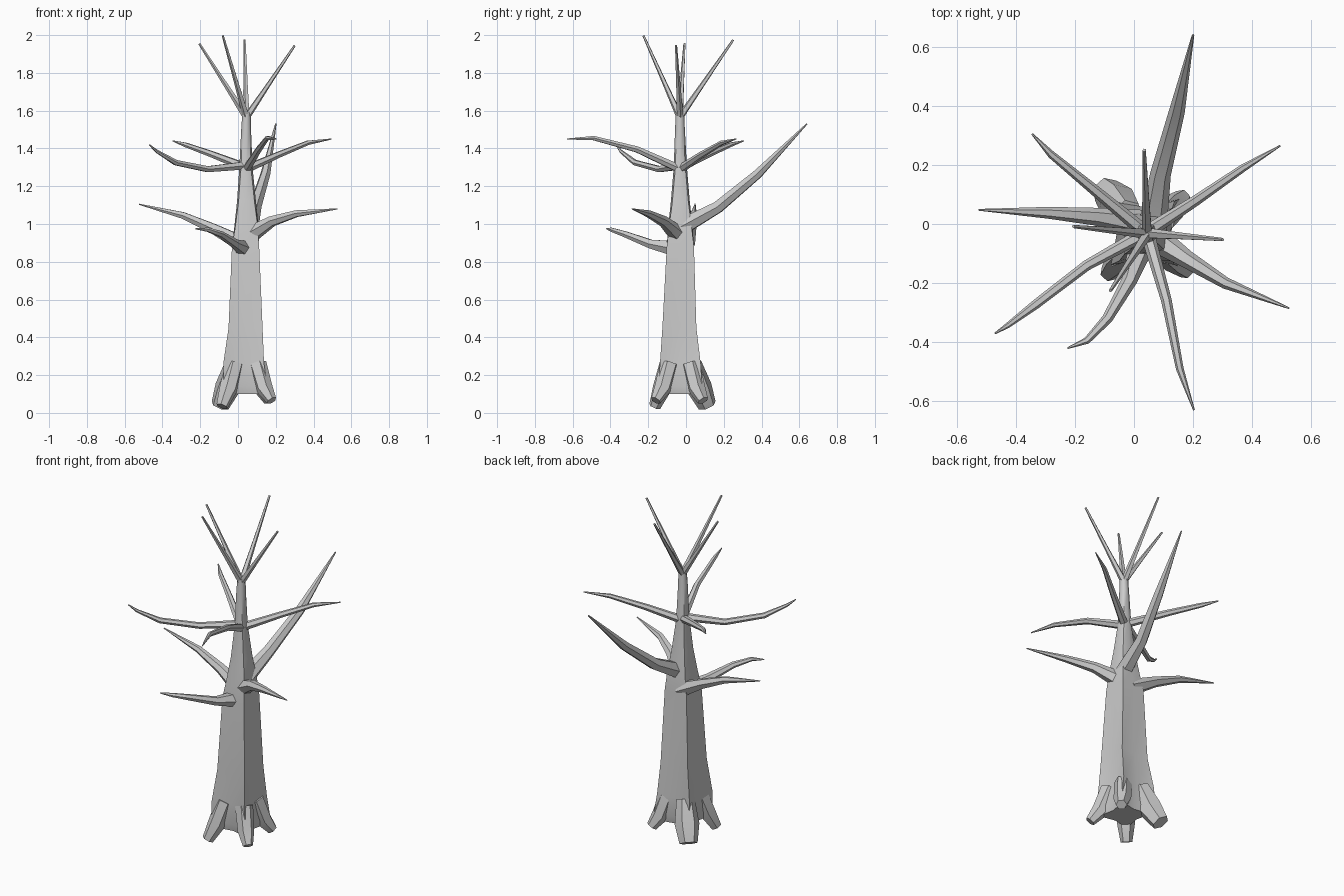
import bpy, bmesh, math
from mathutils import Vector


def finish(name, rings):
    """Skin a list of point rings into a capped, smooth-shaded object."""
    bm = bmesh.new()
    loops = [[bm.verts.new(p) for p in ring] for ring in rings]
    n = len(loops[0])
    for a, b in zip(loops, loops[1:]):
        for i in range(n):
            j = (i + 1) % n
            bm.faces.new((a[i], a[j], b[j], b[i]))
    bm.faces.new(loops[0][::-1])
    bm.faces.new(loops[-1])
    bmesh.ops.recalc_face_normals(bm, faces=bm.faces)
    mesh = bpy.data.meshes.new(name)
    bm.to_mesh(mesh)
    bm.free()
    obj = bpy.data.objects.new(name, mesh)
    bpy.context.collection.objects.link(obj)
    bpy.ops.object.select_all(action='DESELECT')
    obj.select_set(True)
    bpy.context.view_layer.objects.active = obj
    bpy.ops.object.shade_smooth_by_angle(angle=math.radians(50))
    return obj


def limb(name, path, radii, sides=6):
    """Tapered tube along a path, carrying its frame round each bend."""
    pts = [Vector(p) for p in path]
    prev = (pts[1] - pts[0]).normalized()
    quat = prev.to_track_quat('Z', 'Y')
    rings = []
    for i, p in enumerate(pts):
        d = (pts[min(i + 1, len(pts) - 1)] - pts[max(i - 1, 0)]).normalized()
        quat = prev.rotation_difference(d) @ quat
        prev = d
        rings.append([p + quat @ Vector((radii[i] * math.cos(math.tau * k / sides),
                                         radii[i] * math.sin(math.tau * k / sides), 0))
                      for k in range(sides)])
    return finish(name, rings)


# Trunk: eight-sided, squarish and fluted low down, rounder at the top
# (z, centre x, centre y, half width at corners, half width at flats)
trunk = [
    (0.10, 0.04, -0.03, 0.100, 0.080),
    (0.14, 0.04, -0.03, 0.115, 0.085),
    (0.26, 0.03, -0.03, 0.108, 0.088),
    (0.45, 0.04, -0.035, 0.090, 0.085),
    (0.88, 0.04, -0.03, 0.072, 0.072),
    (0.98, 0.045, -0.03, 0.060, 0.065),
    (1.12, 0.045, -0.03, 0.042, 0.050),
    (1.30, 0.042, -0.03, 0.026, 0.035),
    (1.50, 0.043, -0.032, 0.019, 0.026),
    (1.59, 0.045, -0.032, 0.016, 0.022),
]
rings = []
for z, cx, cy, corner, flat in trunk:
    rings.append([(cx + math.cos(math.pi * k / 4) * (corner * math.sqrt(2) if k % 2 else flat),
                   cy + math.sin(math.pi * k / 4) * (corner * math.sqrt(2) if k % 2 else flat), z)
                  for k in range(8)])
finish("trunk", rings)

# Roots: four flared stumps at the trunk corners
for name, x, y, z, r in [("root_front_left", -0.085, -0.165, 0.035, 0.032),
                         ("root_front_right", 0.178, -0.16, 0.065, 0.028),
                         ("root_back_right", 0.165, 0.09, 0.065, 0.030),
                         ("root_back_left", -0.095, 0.112, 0.04, 0.050)]:
    c = Vector((0.04, -0.03, 0))
    out = Vector((x, y, 0)) - c
    limb(name, [c + out * 0.45 + Vector((0, 0, 0.26)),
                c + out * 0.72 + Vector((0, 0, 0.13)),
                (x, y, z)], [0.05, r + 0.018, r])

# Branches: lower thick tier, then upper slender tier
thick = [0.048, 0.030, 0.020, 0.003]
slender = [0.024, 0.018, 0.013, 0.003]
branches = {
    "lower_branch_back": ([(0.06, -0.03, 0.98), (0.09, 0.17, 1.09), (0.145, 0.38, 1.265),
                           (0.20, 0.64, 1.53)], [0.05, 0.035, 0.027, 0.004]),
    "lower_branch_left": ([(0.03, 0.0, 0.89), (-0.13, 0.025, 0.975), (-0.29, 0.038, 1.045),
                           (-0.525, 0.048, 1.105)], thick),
    "lower_branch_right": ([(0.06, -0.04, 0.94), (0.18, -0.12, 1.015), (0.31, -0.20, 1.055),
                            (0.525, -0.285, 1.08)], thick),
    "lower_branch_front": ([(0.03, -0.06, 0.87), (-0.015, -0.19, 0.895), (-0.09, -0.32, 0.945),
                            (-0.16, -0.395, 0.97), (-0.225, -0.42, 0.975)],
                           [0.045, 0.026, 0.018, 0.012, 0.003]),
    "upper_branch_right": ([(0.04, -0.03, 1.29), (0.21, 0.08, 1.365), (0.37, 0.19, 1.43),
                            (0.495, 0.265, 1.45)], slender),
    "upper_branch_back_left": ([(0.04, -0.03, 1.30), (-0.14, 0.12, 1.37), (-0.28, 0.235, 1.42),
                                (-0.345, 0.305, 1.44)], slender),
    "upper_branch_front_left": ([(0.04, -0.03, 1.31), (-0.16, -0.14, 1.29), (-0.33, -0.27, 1.325),
                                 (-0.43, -0.345, 1.385), (-0.47, -0.37, 1.42)],
                                [0.024, 0.018, 0.016, 0.009, 0.003]),
    "upper_branch_front": ([(0.045, -0.03, 1.29), (0.11, -0.26, 1.395), (0.155, -0.49, 1.455),
                            (0.203, -0.63, 1.45)], slender),
}
for name, (path, radii) in branches.items():
    limb(name, path, radii)

# Crown: straight twigs fanning from the trunk top
for i, tip in enumerate([(-0.205, -0.008, 1.955), (0.30, -0.053, 1.945),
                         (0.035, 0.25, 1.975), (-0.08, -0.225, 1.997)]):
    base = Vector((0.045, -0.032, 1.565))
    limb(f"crown_twig_{i + 1}", [base, base.lerp(Vector(tip), 0.4), tip],
         [0.019, 0.013, 0.006], 5)
